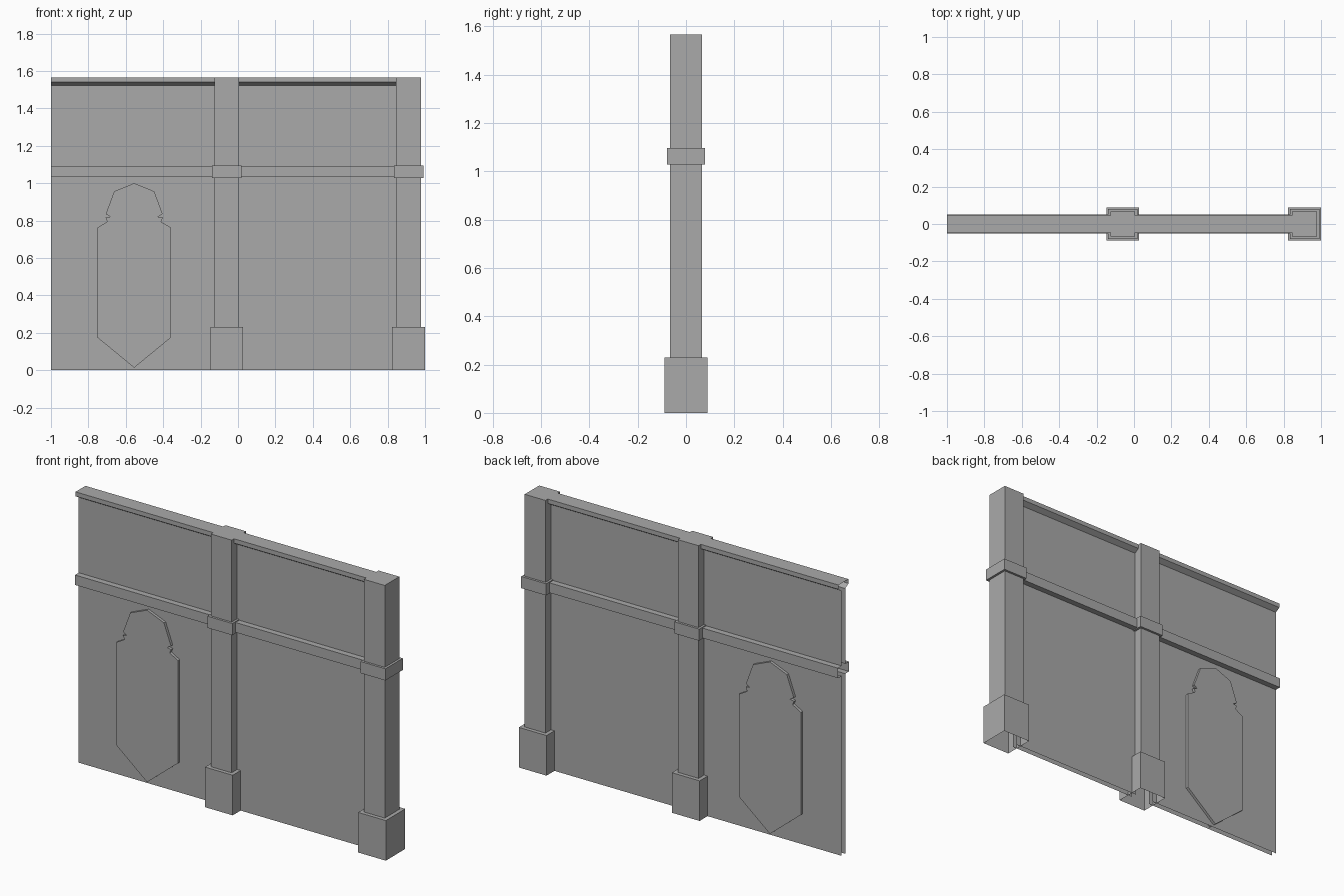
import bpy
import bmesh

cube = bpy.data.objects.get("Cube")
if cube:
    bpy.data.objects.remove(cube, do_unlink=True)

# Single stone colour
stone = bpy.data.materials.new("grey stone")
stone.use_nodes = True
GREY = (0.4, 0.4, 0.4, 1)
stone.diffuse_color = GREY
stone.node_tree.nodes["Principled BSDF"].inputs["Base Color"].default_value = GREY


def finish(name, bm):
    bmesh.ops.recalc_face_normals(bm, faces=bm.faces)
    mesh = bpy.data.meshes.new(name)
    bm.to_mesh(mesh)
    bm.free()
    mesh.materials.append(stone)
    obj = bpy.data.objects.new(name, mesh)
    bpy.context.collection.objects.link(obj)
    return obj


def loft(bm, rings, closed=True):
    """Join matching rings of points with quads."""
    rows = [[bm.verts.new(p) for p in ring] for ring in rings]
    for a, b in zip(rows, rows[1:]):
        for i in range(len(a) if closed else len(a) - 1):
            j = (i + 1) % len(a)
            bm.faces.new((a[i], a[j], b[j], b[i]))
    return rows


# Pillar: stacked square sections, hollow underneath
SECTIONS = [(0.088, 0), (0.088, 0.23), (0.066, 0.23), (0.066, 1.028),
            (0.079, 1.028), (0.079, 1.095), (0.066, 1.095), (0.066, 1.565)]


def pillar(name, cx):
    bm = bmesh.new()
    rings = [[(cx + sx * h, sy * h, z)
              for sx, sy in ((-1, -1), (1, -1), (1, 1), (-1, 1))]
             for h, z in SECTIONS]
    rows = loft(bm, rings)
    bm.faces.new(rows[-1])
    finish(name, bm)


pillar("middle_pillar", -0.06)
pillar("end_pillar", 0.912)

# Wall: half profile with belt and chamfered cornice, mirrored in y
HALF = [(0.016, 0), (0.016, 1.033), (0.05, 1.033), (0.05, 1.09),
        (0.016, 1.09), (0.016, 1.522), (0.045, 1.54), (0.045, 1.565)]
PROFILE = [(-y, z) for y, z in HALF] + HALF[::-1]


def wall(name, x0, x1):
    bm = bmesh.new()
    loft(bm, [[(x, y, z) for y, z in PROFILE] for x in (x0, x1)], closed=False)
    finish(name, bm)


wall("window_wall", -1, -0.12)
wall("plain_wall", 0, 0.852)

# Raised blind window on both sides of the wall
OUTLINE = [(0.107, 0.956), (0.152, 0.835), (0.128, 0.82), (0.153, 0.815),
           (0.144, 0.793), (0.196, 0.763), (0.196, 0.174)]
CX = -0.555
shape = ([(CX, 1.0)] + [(CX + w, z) for w, z in OUTLINE] + [(CX, 0.013)]
         + [(CX - w, z) for w, z in reversed(OUTLINE)])
bm = bmesh.new()
front, back = loft(bm, [[(x, y, z) for x, z in shape] for y in (-0.032, 0.032)])
bm.faces.new(front)
bm.faces.new(back)
finish("blind_window", bm)
